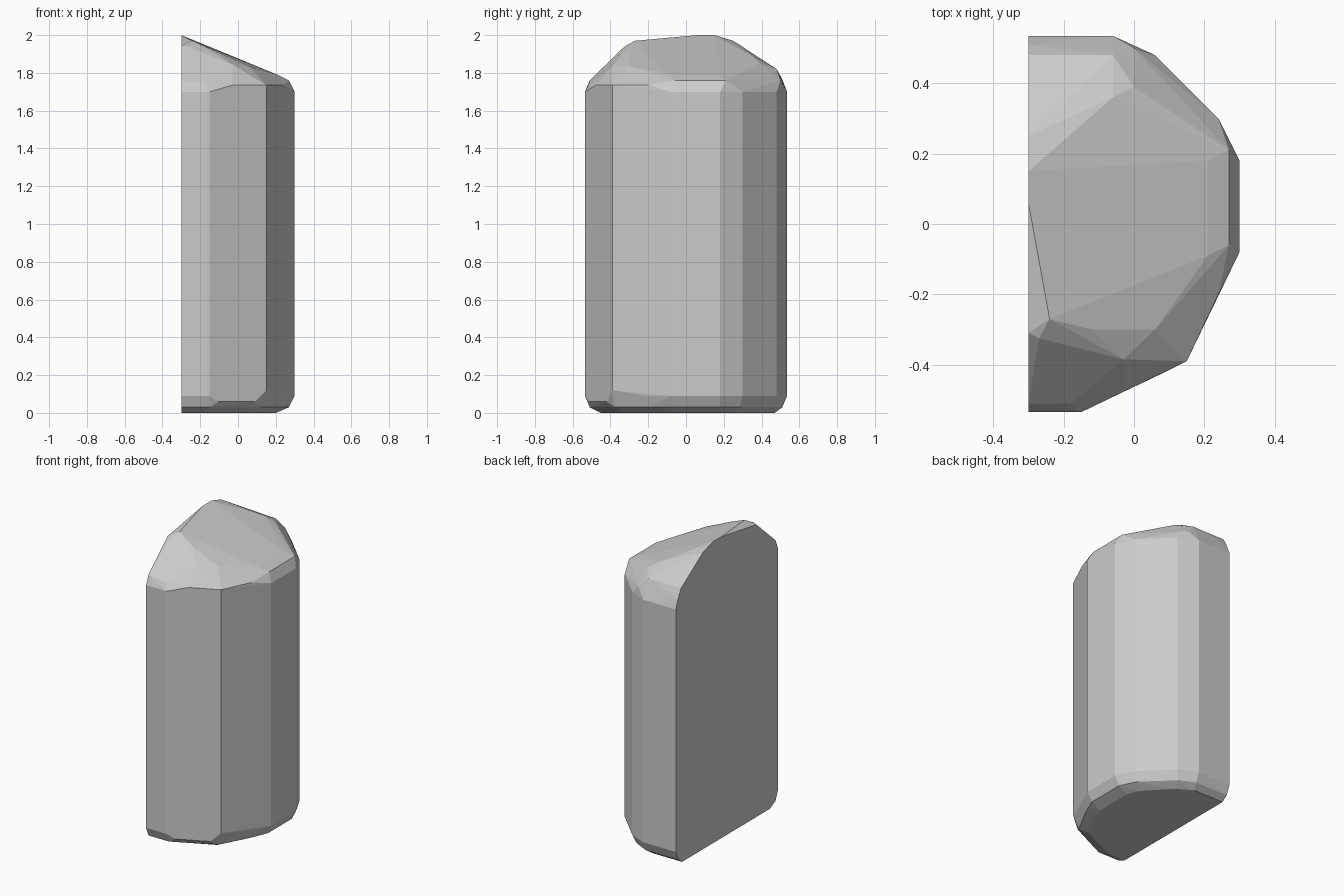
import bpy, bmesh, math


def ring(points, z):
    return [(x, y, z) for x, y in points]


# plan outlines of the half column (flat side at x = -0.3)
base = ring([(-.3, -.45), (-.18, -.45), (.08, -.33), (.2, -.08), (.2, .17),
             (.17, .25), (.02, .41), (-.08, .47), (-.3, .47)], 0)
lower_bevel = ring([(-.3, -.51), (-.15, -.51), (.12, -.375), (.22, -.19), (.27, -.07),
                    (.27, .18), (.22, .285), (.04, .46), (-.06, .51), (-.3, .51)], .03)
lower_bevel += ring([(-.105, -.513), (.09, -.42)], .06)
side = [(-.3, -.535), (-.15, -.535), (.3, -.08), (.3, .18),
        (.24, .3), (.06, .48), (-.06, .535), (-.3, .535)]
walls = ring(side, .09) + ring(side, 1.7) + [(.15, -.39, .12), (.15, -.39, 1.735),
                                           (.24, -.2, .09), (.24, -.2, 1.735)]

# faceted sloping crown
crown = ring([(-.3, .06), (-.3, .15)], 2.0)
crown += [(-.24, -.27, 1.97), (-.27, -.325, 1.94), (-.3, -.31, 1.94), (-.3, .25, 1.97),
          (-.3, -.51, 1.76), (-.18, -.51, 1.745), (-.03, -.477, 1.735),
          (-.03, -.385, 1.845), (.04, -.37, 1.805), (-.12, -.3, 1.915), (.06, -.3, 1.835),
          (.21, -.09, 1.79), (.21, .18, 1.79), (.27, -.06, 1.76), (.27, .21, 1.76),
          (0, .39, 1.85), (-.06, .36, 1.885), (-.06, .48, 1.82), (-.3, .48, 1.82),
          (0, .5, 1.76), (-.3, .51, 1.765)]

# convex rock from all the facet corners
bm = bmesh.new()
for p in base + lower_bevel + walls + crown:
    bm.verts.new(p)
bmesh.ops.convex_hull(bm, input=bm.verts[:])
bmesh.ops.delete(bm, geom=[v for v in bm.verts if not v.link_faces], context='VERTS')
bmesh.ops.dissolve_limit(bm, angle_limit=math.radians(1), verts=bm.verts[:], edges=bm.edges[:])
bmesh.ops.recalc_face_normals(bm, faces=bm.faces[:])
mesh = bpy.data.meshes.new("rock_column")
bm.to_mesh(mesh)
bm.free()
bpy.context.collection.objects.link(bpy.data.objects.new("rock_column", mesh))
